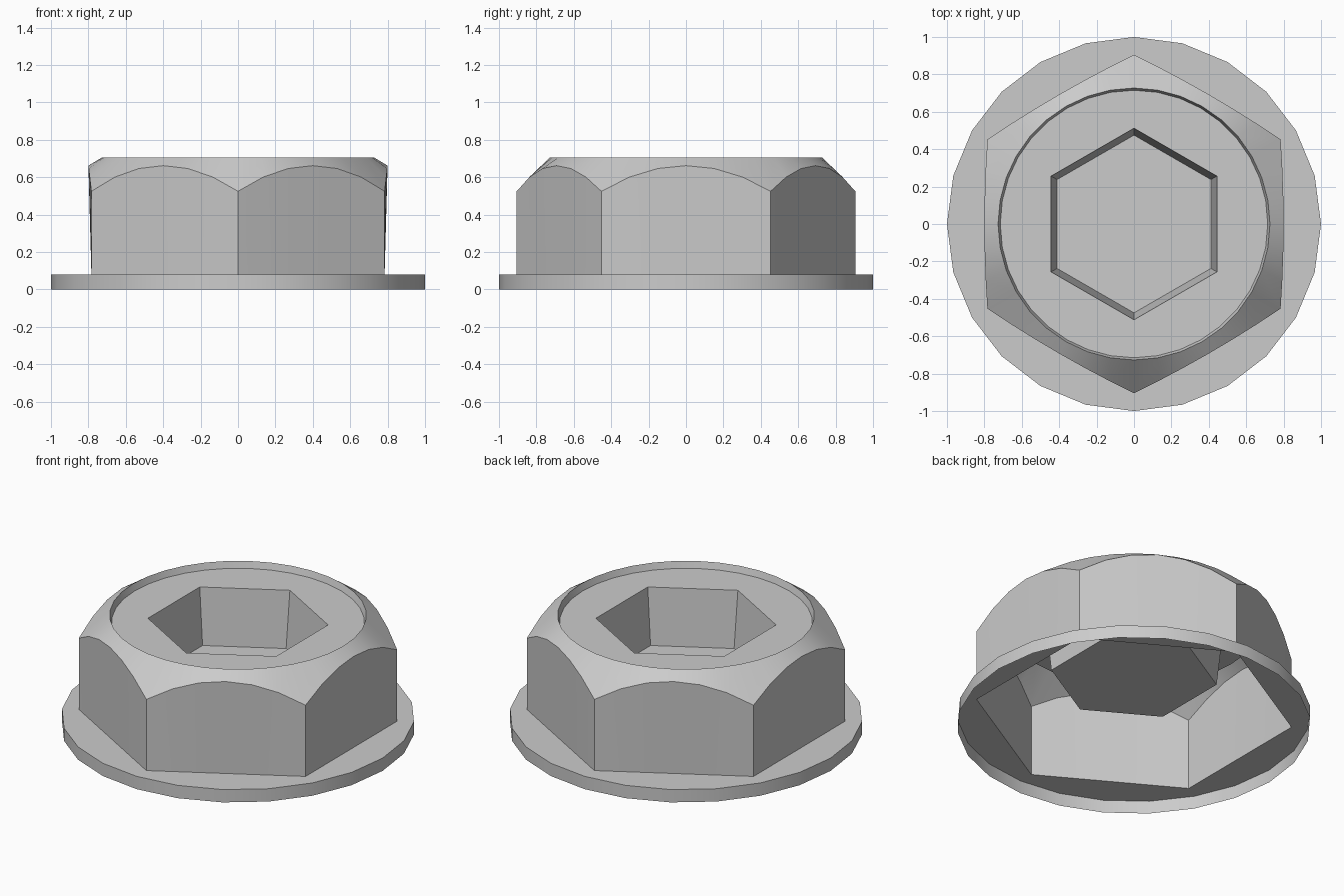
import bpy, bmesh
from math import sin, cos, pi, radians

if "Cube" in bpy.data.objects:
    bpy.data.objects.remove(bpy.data.objects["Cube"])

FLANGE_Z, TOP_Z, RECESS_Z, FLOOR_Z = 0.08, 0.706, 0.665, 0.315
SEG = 6  # divisions along each hex side


def circle(r, z, n):
    return [(r * sin(-2 * pi * i / n), r * cos(2 * pi * i / n), z) for i in range(n)]


def hexagon(r, z, bulge=0.0, rise=0.0, seg=1):
    """Hexagon ring, optionally divided, sides bowed out and arched upwards."""
    c = circle(r, z, 6)
    pts = []
    for k in range(6):
        a, b = c[k], c[(k + 1) % 6]
        m = ((k + 0.5) * pi / 3)
        for j in range(seg):
            t = j / seg
            w = 1 - (2 * t - 1) ** 2
            pts.append((a[0] + (b[0] - a[0]) * t - sin(m) * bulge * w,
                        a[1] + (b[1] - a[1]) * t + cos(m) * bulge * w,
                        z + rise * w))
    return pts


def ring(bm, pts):
    return [bm.verts.new(p) for p in pts]


def wall(bm, a, b):
    n = len(a)
    for i in range(n):
        j = (i + 1) % n
        bm.faces.new((a[i], a[j], b[j], b[i]))


def annulus(bm, *rings):
    """Fill the flat area between an outer and an inner ring."""
    edges = []
    for r in rings:
        for i in range(len(r)):
            pair = (r[i], r[(i + 1) % len(r)])
            edges.append(bm.edges.get(pair) or bm.edges.new(pair))
    bmesh.ops.triangle_fill(bm, use_beauty=True, edges=edges, normal=(0, 0, 1))


def finish(bm, name):
    me = bpy.data.meshes.new(name)
    bm.to_mesh(me)
    bm.free()
    ob = bpy.data.objects.new(name, me)
    bpy.context.collection.objects.link(ob)
    bpy.ops.object.select_all(action='DESELECT')
    ob.select_set(True)
    bpy.context.view_layer.objects.active = ob
    bpy.ops.object.shade_smooth_by_angle(angle=radians(25))


# Flange: open-bottomed rim and washer face around the hex
bm = bmesh.new()
low = ring(bm, circle(1.0, 0, 24))
high = ring(bm, circle(1.0, FLANGE_Z, 24))
wall(bm, low, high)
annulus(bm, high, ring(bm, hexagon(0.905, FLANGE_Z)))
finish(bm, "flange")

# Head: hex sides, arched chamfer, recessed top
bm = bmesh.new()
n = 6 * SEG
base = ring(bm, hexagon(0.905, FLANGE_Z, seg=SEG))
arch = ring(bm, hexagon(0.905, 0.525, bulge=0.016, rise=0.137, seg=SEG))
lip = ring(bm, circle(0.727, TOP_Z, n))
recess = ring(bm, circle(0.715, RECESS_Z, n))
for a, b in ((base, arch), (arch, lip), (lip, recess)):
    wall(bm, a, b)
annulus(bm, recess, ring(bm, hexagon(0.512, RECESS_Z)))
finish(bm, "hex_head")

# Socket: tapered hex pocket with a flat floor
bm = bmesh.new()
mouth = ring(bm, hexagon(0.512, RECESS_Z))
floor = ring(bm, hexagon(0.475, FLOOR_Z))
wall(bm, mouth, floor)
bm.faces.new(floor)
finish(bm, "hex_socket")
